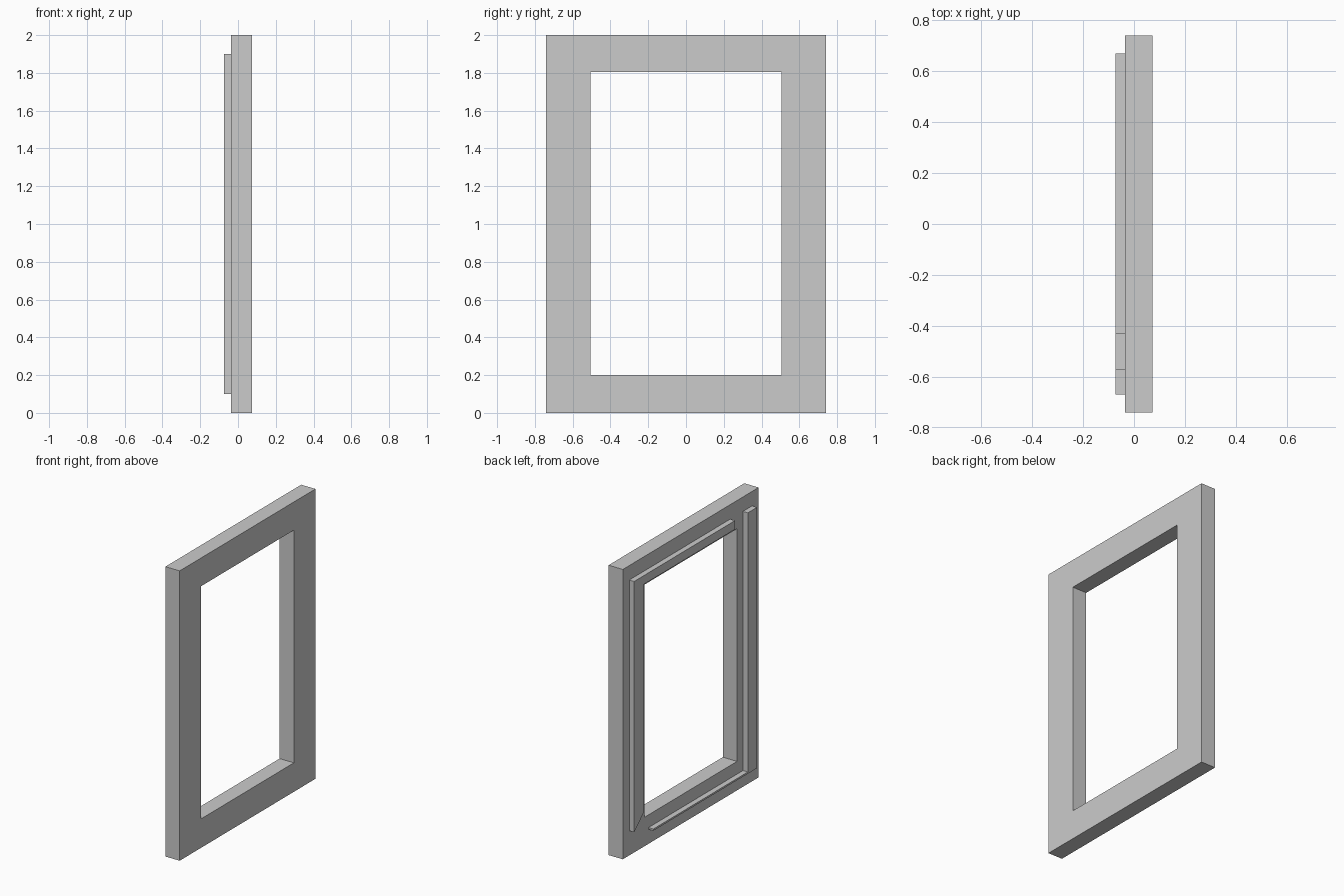
import bpy

if "Cube" in bpy.data.objects:
    bpy.data.objects.remove(bpy.data.objects["Cube"])

X_BACK, X_FACE, X_FRONT = -0.073, -0.036, 0.073


def slab(name, verts, faces, x0, x1):
    """Flat outline in (y, z) thickened between x0 and x1."""
    mid = (x0 + x1) / 2
    mesh = bpy.data.meshes.new(name)
    mesh.from_pydata([(mid, y, z) for y, z in verts], [], faces)
    obj = bpy.data.objects.new(name, mesh)
    bpy.context.collection.objects.link(obj)
    mod = obj.modifiers.new("thickness", 'SOLIDIFY')
    mod.thickness = x1 - x0
    mod.offset = 0
    return obj


def rect(y0, y1, z0, z1):
    return [(y0, z0), (y1, z0), (y1, z1), (y0, z1)]


def strip(name, outline):
    slab(name, outline, [tuple(range(len(outline)))], X_BACK, X_FACE)


# Main frame with its rectangular opening
ring = [(i, (i + 1) % 4, 4 + (i + 1) % 4, 4 + i) for i in range(4)]
slab("frame", rect(-0.74, 0.74, 0, 2) + rect(-0.505, 0.505, 0.2, 1.805),
     ring, X_FACE, X_FRONT)

# Raised strips on the rear face
strip("right_strip", rect(-0.67, -0.57, 0.1, 1.9))
strip("left_strip", [(0.57, 0.26), (0.67, 0.17), (0.67, 1.84), (0.57, 1.84)])
strip("top_strip", rect(-0.43, 0.67, 1.84, 1.9))
strip("bottom_strip", rect(-0.57, 0.46, 0.1, 0.112))
